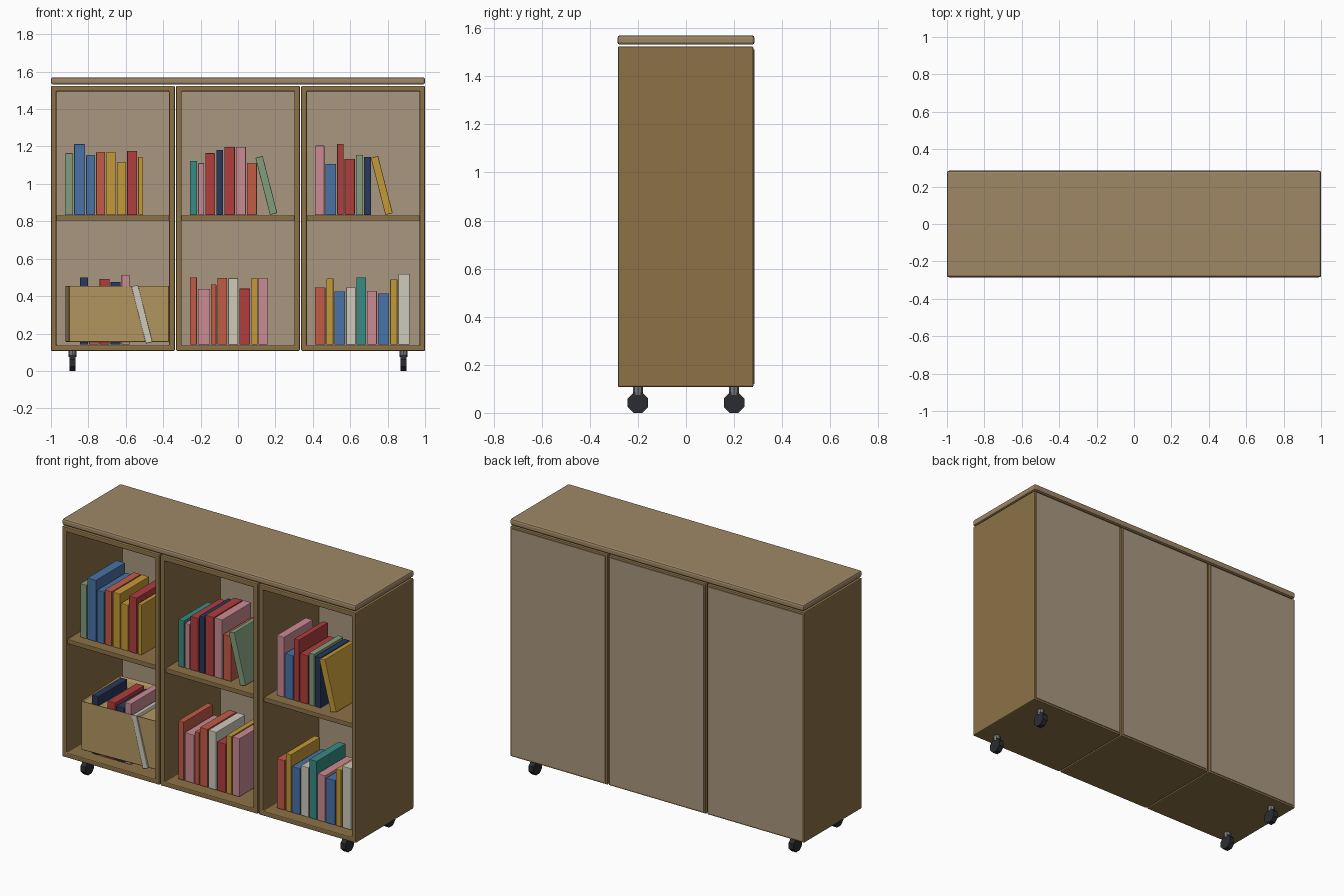
import bpy, bmesh, math
from mathutils import Vector, Matrix

if "Cube" in bpy.data.objects:
    bpy.data.objects.remove(bpy.data.objects["Cube"])

def mat(name, r, g, b):
    m = bpy.data.materials.new(name)
    m.diffuse_color = [(c / 255) ** 2.2 for c in (r, g, b)] + [1]
    m.use_nodes = True
    m.node_tree.nodes["Principled BSDF"].inputs["Base Color"].default_value = m.diffuse_color
    return m

WOOD = mat("wood", 139, 113, 72)
TOP = mat("top_wood", 157, 134, 102)
BACK = mat("back_board", 168, 150, 127)
CARD = mat("cardboard", 178, 149, 97)
RUBBER = mat("rubber", 46, 48, 52)
METAL = mat("metal", 120, 122, 126)
BOOK = {k: mat("book_" + k, *c) for k, c in dict(
    green=(128, 156, 124), blue=(74, 114, 164), coral=(192, 92, 72), yellow=(194, 152, 58),
    red=(174, 64, 64), teal=(58, 138, 132), pink=(200, 138, 146), navy=(44, 58, 92),
    white=(206, 200, 186)).items()}

def finish(name, bm, material, bevel=0, segments=2):
    bmesh.ops.recalc_face_normals(bm, faces=bm.faces[:])
    me = bpy.data.meshes.new(name)
    bm.to_mesh(me)
    bm.free()
    ob = bpy.data.objects.new(name, me)
    bpy.context.collection.objects.link(ob)
    me.materials.append(material)
    if bevel:
        mod = ob.modifiers.new("bevel", 'BEVEL')
        mod.width, mod.segments = bevel, segments
    return ob

def box_bm(lo, hi):
    lo, hi = Vector(lo), Vector(hi)
    bm = bmesh.new()
    bmesh.ops.create_cube(bm, size=1)
    for v in bm.verts:
        v.co = (lo + hi) / 2 + v.co * (hi - lo)
    return bm

def box(name, lo, hi, material, bevel=0):
    return finish(name, box_bm(lo, hi), material, bevel)

def frame(name, x0, x1, z0, z1, y0, y1, t):
    # rectangular tube, open at front and back
    bm = bmesh.new()
    loops = []
    for y, i in ((y0, 0), (y0, t), (y1, t), (y1, 0)):
        loops.append([bm.verts.new((x, y, z)) for x, z in (
            (x0 + i, z0 + i), (x1 - i, z0 + i), (x1 - i, z1 - i), (x0 + i, z1 - i))])
    for a in range(4):
        p, q = loops[a], loops[(a + 1) % 4]
        for k in range(4):
            n = (k + 1) % 4
            bm.faces.new((p[k], p[n], q[n], q[k]))
    return finish(name, bm, WOOD, 0.006)

# Three cabinet units
D, Z0, Z1 = 0.283, 0.107, 1.524
for side, x0 in (("left", -1.0), ("middle", -0.331), ("right", 0.338)):
    x1 = x0 + 0.662
    frame(side + "_unit_frame", x0, x1, Z0, Z1, -D, 0.28, 0.03)
    box(side + "_shelf", (x0 + 0.027, -0.272, 0.803), (x1 - 0.027, 0.27, 0.832), WOOD, 0.004)
    box(side + "_back_board", (x0 + 0.013, 0.262, Z0 + 0.013), (x1 - 0.013, 0.284, Z1 - 0.013), BACK)

# Top slab
box("top_slab", (-1, -0.285, 1.531), (1, 0.285, 1.57), TOP, 0.011)

# Casters
for x in (-0.885, 0.885):
    for y in (-0.2, 0.2):
        bm = bmesh.new()
        bmesh.ops.create_cone(bm, cap_ends=True, segments=8, radius1=0.046, radius2=0.046, depth=0.033,
                              matrix=Matrix.Translation((x, y, 0.0425)) @ Matrix.Rotation(math.pi / 2, 4, 'Y')
                              @ Matrix.Rotation(math.pi / 8, 4, 'Z'))
        finish("caster_wheel", bm, RUBBER)
        bm = bmesh.new()
        bmesh.ops.create_cone(bm, cap_ends=True, segments=8, radius1=0.021, radius2=0.021, depth=0.035,
                              matrix=Matrix.Translation((x, y, 0.092)))
        finish("caster_mount", bm, METAL)

# Books: start x, shelf height, then (colour, thickness, height) from left to right
UP, LOW, GAP = 0.834, 0.14, 0.006
ROWS = [
    (-0.925, UP, [("green", .043, .33), ("blue", .058, .378), ("blue", .048, .32), ("coral", .048, .337),
                  ("yellow", .05, .337), ("yellow", .049, .283), ("red", .053, .343), ("yellow", .027, .31)]),
    (-0.257, UP, [("teal", .038, .288), ("pink", .032, .277), ("red", .053, .33), ("navy", .037, .348),
                  ("red", .056, .364), ("pink", .053, .364), ("coral", .053, .278)]),
    (0.412, UP, [("pink", .05, .37), ("blue", .056, .272), ("red", .034, .38), ("red", .055, .3),
                 ("green", .037, .32), ("navy", .037, .31)]),
    (-0.845, LOW, [("navy", .043, .36), ("coral", .05, .25), ("red", .053, .352),
                   ("navy", .053, .336), ("pink", .042, .374)]),
    (-0.257, LOW, [("coral", .037, .36), ("pink", .064, .298), ("coral", .028, .322), ("coral", .051, .358),
                   ("white", .054, .356), ("red", .058, .3), ("yellow", .033, .358), ("pink", .048, .358)]),
    (0.412, LOW, [("coral", .055, .306), ("yellow", .037, .354), ("blue", .056, .285), ("white", .05, .306),
                  ("teal", .05, .36), ("pink", .052, .287), ("blue", .06, .275), ("yellow", .038, .35),
                  ("white", .06, .378)]),
]
YF, YB = -0.213, 0.07
for x, z, books in ROWS:
    for colour, w, h in books:
        box(colour + "_book", (x, YF, z), (x + w, YB, z + h), BOOK[colour], 0.003)
        x += w + GAP

# Leaning books
for colour, x, z, w in (("green", 0.171, UP, .04), ("yellow", 0.788, UP, .04), ("white", -0.492, LOW + .006, .036)):
    ob = box(colour + "_leaning_book", (0, YF - 0.012, 0), (w, YB, 0.315), BOOK[colour], 0.003)
    ob.location = (x, 0, z)
    ob.rotation_euler.y = -0.25

# Cardboard box around the lower left books, slightly turned, with a raised rim
bm = box_bm((-0.268, -0.2, 0.155), (0.268, 0.2, 0.457))
top = max(bm.faces, key=lambda f: f.calc_center_median().z)
bmesh.ops.inset_individual(bm, faces=[top], thickness=0.014)
bmesh.ops.translate(bm, verts=top.verts[:], vec=(0, 0, -0.015))
ob = finish("cardboard_box", bm, CARD, 0.003, 1)
ob.location = (-0.645, -0.022, 0)
ob.rotation_euler.z = 0.045
